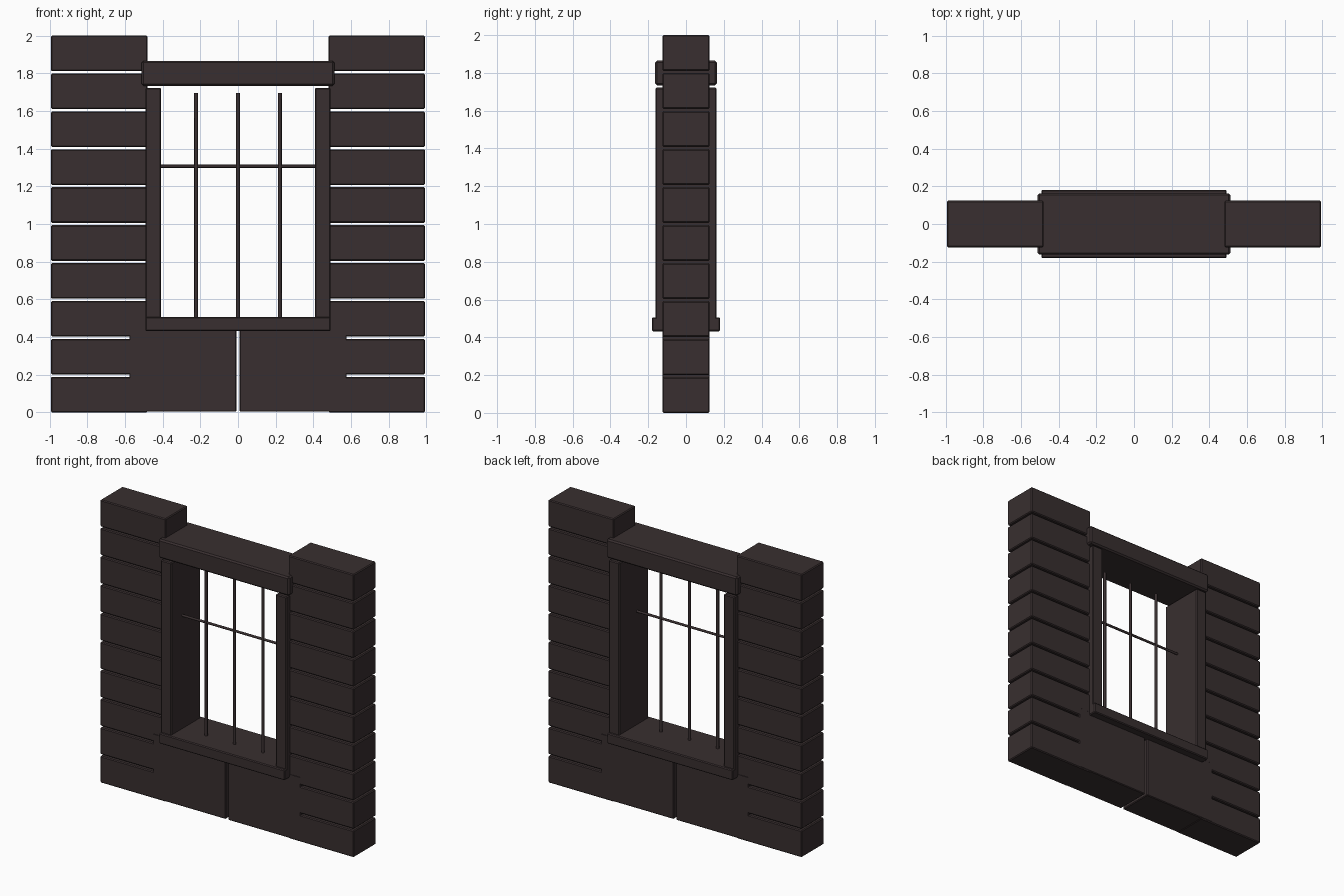
import bpy
import math

if "Cube" in bpy.data.objects:
    bpy.data.objects.remove(bpy.data.objects["Cube"])

stone = bpy.data.materials.new("dark_brown_stone")
stone.diffuse_color = (0.040, 0.028, 0.029, 1)
stone.use_nodes = True
stone.node_tree.nodes["Principled BSDF"].inputs["Base Color"].default_value = stone.diffuse_color


def finish(ob, name):
    ob.name = name
    ob.data.materials.append(stone)
    return ob


def block(name, x, y, z, bevel=0.006):
    """Box from (min, max) ranges with chamfered edges."""
    c = [(r[0] + r[1]) / 2 for r in (x, y, z)]
    bpy.ops.mesh.primitive_cube_add(size=1, location=c)
    ob = finish(bpy.context.object, name)
    ob.scale = [r[1] - r[0] for r in (x, y, z)]
    bpy.ops.object.transform_apply(location=False, rotation=False, scale=True)
    m = ob.modifiers.new("chamfer", 'BEVEL')
    m.width = bevel
    m.segments = 1
    return ob


def bar(name, loc, length, radius, rot=(0, 0, 0)):
    bpy.ops.mesh.primitive_cylinder_add(vertices=8, radius=radius, depth=length,
                                        location=loc, rotation=rot)
    finish(bpy.context.object, name)
    bpy.ops.object.shade_smooth_by_angle(angle=math.radians(50))


def span(side, a, b):
    return tuple(sorted((side * a, side * b)))


for side, label in ((-1, "left"), (1, "right")):
    # stacked wall stones
    for i in range(10):
        z = i * 0.2012
        block(f"{label}_wall_stone_{i + 1}", span(side, 0.48, 0.992),
              (-0.124, 0.124), (z, z + 0.1892))
    # large stone below the window
    block(f"{label}_base_stone", span(side, 0.009, 0.577),
          (-0.1255, 0.1255), (0.004, 0.46), 0.005)
    # upright window frame
    block(f"{label}_jamb", span(side, 0.408, 0.492),
          (-0.162, 0.162), (0.48, 1.722))

# sill and lintel
block("sill", (-0.492, 0.492), (-0.181, 0.181), (0.432, 0.506))
block("lintel", (-0.512, 0.512), (-0.163, 0.163), (1.733, 1.866), 0.01)

# window bars
for i, x in enumerate((-0.222, 0, 0.222)):
    bar(f"upright_bar_{i + 1}", (x, -0.038, 1.097), 1.196, 0.0105)
bar("cross_bar", (0, -0.038, 1.306), 0.83, 0.0085, (0, math.pi / 2, 0))
